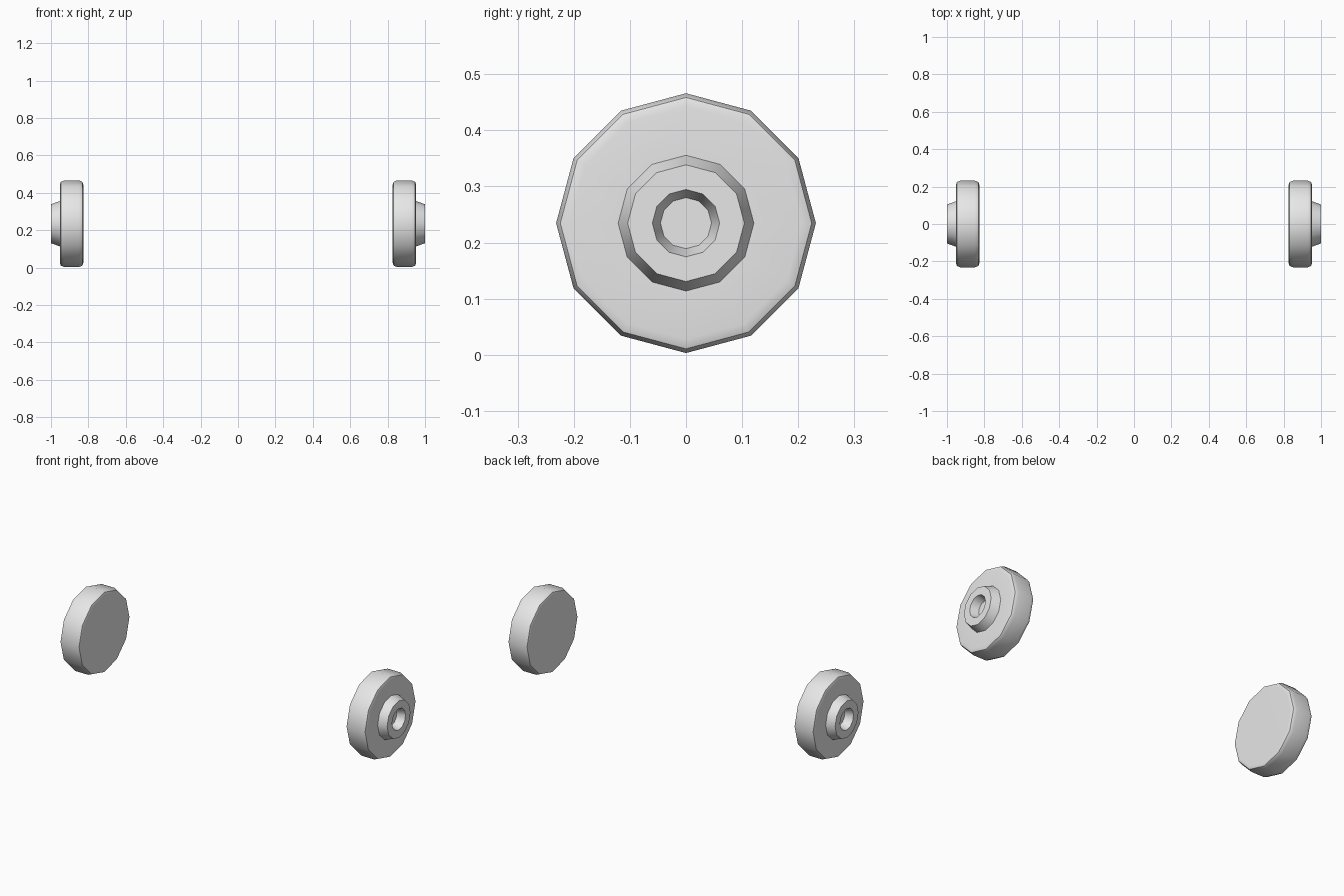
import bpy, bmesh, math

cube = bpy.data.objects.get("Cube")
if cube:
    bpy.data.objects.remove(cube, do_unlink=True)

SIDES = 12
CENTRE_Z = 0.2345

grey = bpy.data.materials.new("light grey")
grey.use_nodes = True
grey.diffuse_color = (0.8, 0.8, 0.8, 1)
grey.node_tree.nodes["Principled BSDF"].inputs["Base Color"].default_value = grey.diffuse_color

# Wheel cross-section (distance along axle, radius): inner face, rounded tread,
# outer face, tapered hub, recessed socket
PROFILE = [
    (0.826, 0.207), (0.832, 0.224), (0.85, 0.2315),
    (0.929, 0.2315), (0.947, 0.224), (0.953, 0.207),
    (0.953, 0.121), (1.0, 0.104),
    (1.0, 0.06), (0.955, 0.0455),
]


def make_wheel(name, side):
    bm = bmesh.new()
    rings = []
    for x, r in PROFILE:
        angles = [math.tau * i / SIDES for i in range(SIDES)]
        rings.append([bm.verts.new((side * x, r * math.cos(a), r * math.sin(a)))
                      for a in angles])
    for a, b in zip(rings, rings[1:]):
        for i in range(SIDES):
            j = (i + 1) % SIDES
            bm.faces.new((a[i], a[j], b[j], b[i]))
    # Inner face and socket floor
    bm.faces.new(rings[0])
    bm.faces.new(rings[-1])
    bmesh.ops.recalc_face_normals(bm, faces=bm.faces)
    mesh = bpy.data.meshes.new(name)
    bm.to_mesh(mesh)
    bm.free()
    mesh.materials.append(grey)
    wheel = bpy.data.objects.new(name, mesh)
    wheel.location.z = CENTRE_Z
    bpy.context.collection.objects.link(wheel)

    # Smooth rounded tread, crisp hub edges, flat sides
    bpy.ops.object.select_all(action="DESELECT")
    wheel.select_set(True)
    bpy.context.view_layer.objects.active = wheel
    bpy.ops.object.shade_smooth_by_angle(angle=math.radians(45))
    weighted = wheel.modifiers.new("flat sides", "WEIGHTED_NORMAL")
    weighted.keep_sharp = True


make_wheel("left_wheel", 1)
make_wheel("right_wheel", -1)
